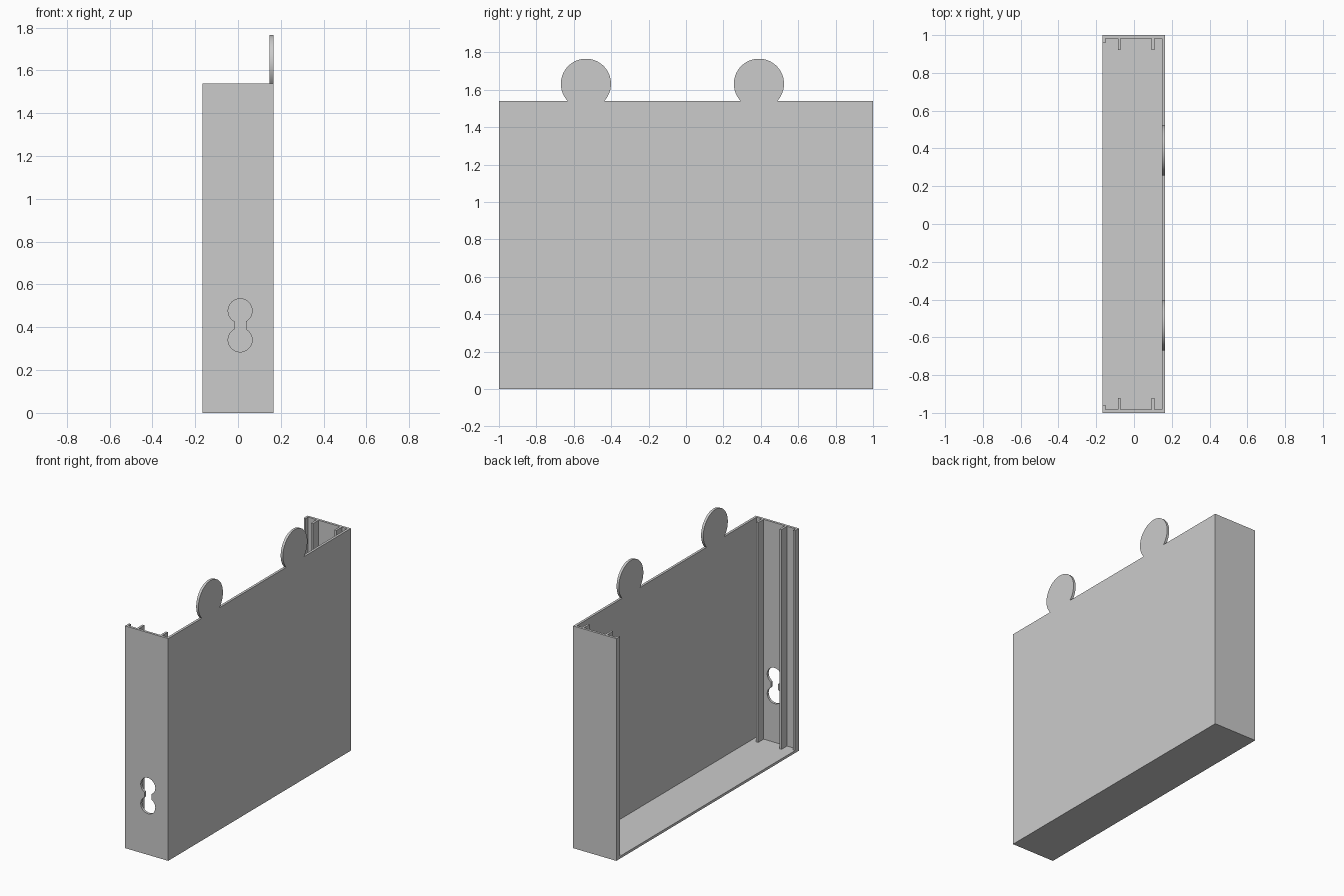
import bpy
import math
from mathutils import Matrix

if "Cube" in bpy.data.objects:
    bpy.data.objects.remove(bpy.data.objects["Cube"])

T = 0.017            # wall thickness
X0, X1 = -0.166, 0.165
H = 1.54             # wall height

grey = bpy.data.materials.new("light grey plastic")
grey.diffuse_color = (0.6, 0.6, 0.6, 1)
grey.use_nodes = True
grey.node_tree.nodes["Principled BSDF"].inputs["Base Color"].default_value = grey.diffuse_color


def arc(cx, cy, r, a0, a1, n=40):
    """Points on a circle from angle a0 to a1."""
    return [(cx + r * math.cos(a0 + (a1 - a0) * i / n),
             cy + r * math.sin(a0 + (a1 - a0) * i / n)) for i in range(n + 1)]


def plate(name, loops, axes, offset):
    """Filled flat outline (inner loops are holes) extruded to thickness T."""
    cu = bpy.data.curves.new(name, 'CURVE')
    cu.dimensions = '2D'
    cu.fill_mode = 'BOTH'
    cu.extrude = T / 2
    for pts in loops:
        s = cu.splines.new('POLY')
        s.points.add(len(pts) - 1)
        for p, (u, v) in zip(s.points, pts):
            p.co = (u, v, 0, 1)
        s.use_cyclic_u = True
    tmp = bpy.data.objects.new(name + "_outline", cu)
    bpy.context.collection.objects.link(tmp)
    dg = bpy.context.evaluated_depsgraph_get()
    me = bpy.data.meshes.new_from_object(tmp.evaluated_get(dg))
    bpy.data.objects.remove(tmp)
    m = Matrix(axes).transposed().to_4x4()
    m.translation = offset
    me.transform(m)
    me.materials.clear()
    me.materials.append(grey)
    ob = bpy.data.objects.new(name, me)
    bpy.context.collection.objects.link(ob)
    bpy.context.view_layer.objects.active = ob
    ob.select_set(True)
    bpy.ops.object.shade_smooth_by_angle(angle=math.radians(30))
    ob.select_set(False)
    return ob


def box(name, x0, x1, y0, y1, z0, z1):
    bpy.ops.mesh.primitive_cube_add(size=1)
    ob = bpy.context.object
    ob.name = name
    ob.data.transform(Matrix.Translation(((x0 + x1) / 2, (y0 + y1) / 2, (z0 + z1) / 2))
                      @ Matrix.Diagonal((x1 - x0, abs(y1 - y0), z1 - z0, 1)))
    ob.data.materials.append(grey)
    ob.select_set(False)


# Large panel with two round tabs on its top edge
R, CZ = 0.134, 1.632
dip = math.asin((CZ - H) / R)
outline = [(-1, 0), (1, 0), (1, H)]
for cy in (0.39, -0.535):
    outline += arc(cy, CZ, R, -dip, math.pi + dip, 64)
outline.append((-1, H))
plate("tabbed_panel", [outline], ((0, 1, 0), (0, 0, 1), (1, 0, 0)), (X1 - T / 2, 0, 0))

# End walls, one with a double round cable opening
XI = X1 - T
wall = [(X0, 0), (XI, 0), (XI, H), (X0, H)]
r, neck = 0.056, 0.027
g = math.acos(neck / r)
opening = arc(0.01, 0.477, r, -g, math.pi + g) + arc(0.01, 0.341, r, math.pi - g, 2 * math.pi + g)
xz = ((1, 0, 0), (0, 0, 1), (0, -1, 0))
plate("end_wall_with_opening", [wall, opening], xz, (0, -1 + T / 2, 0))
plate("end_wall_plain", [wall], xz, (0, 1 - T / 2, 0))

# Floor
box("floor", X0, XI, -1 + T, 1 - T, 0, T)

# Guide ribs and edge lips inside both end walls
for side, label in ((-1, "near"), (1, "far")):
    inner = side * (1 - T)
    box("inner_rib_" + label, 0.093, 0.108, inner, side * 0.922, T, H)
    box("outer_rib_" + label, -0.086, -0.071, inner, side * 0.922, T, H)
    box("edge_lip_" + label, X0, X0 + 0.014, inner, side * 0.957, T, H)
